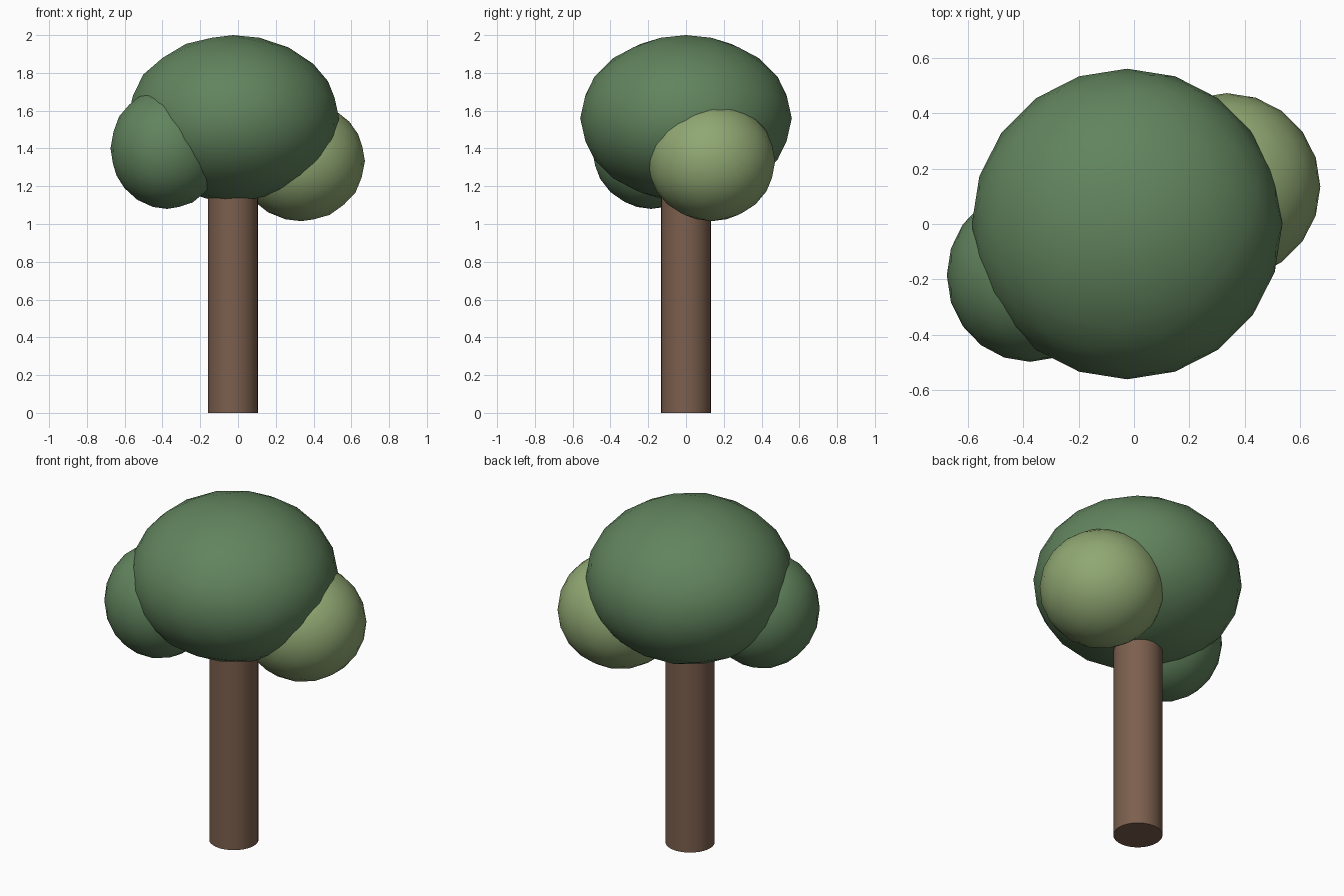
import bpy
import math

cube = bpy.data.objects.get("Cube")
if cube:
    bpy.data.objects.remove(cube, do_unlink=True)


def make_material(name, colour):
    mat = bpy.data.materials.new(name)
    mat.use_nodes = True
    mat.diffuse_color = (*colour, 1)
    mat.node_tree.nodes["Principled BSDF"].inputs["Base Color"].default_value = (*colour, 1)
    return mat


leaf_green = make_material("leaf green", (0.12, 0.23, 0.11))
light_green = make_material("light olive green", (0.28, 0.39, 0.17))
bark_brown = make_material("bark brown", (0.20, 0.115, 0.075))


def finish(name, mat):
    obj = bpy.context.object
    obj.name = name
    obj.data.materials.append(mat)
    bpy.ops.object.shade_smooth_by_angle(angle=math.radians(40))
    return obj


def foliage(name, centre, radii, mat):
    bpy.ops.mesh.primitive_ico_sphere_add(subdivisions=3, radius=1, location=centre)
    bpy.context.object.scale = radii
    bpy.ops.object.transform_apply(location=False, rotation=False, scale=True)
    return finish(name, mat)


# Trunk, running up into the crown
bpy.ops.mesh.primitive_cylinder_add(vertices=32, radius=0.132, depth=1.2,
                                    location=(-0.027, 0, 0.6))
finish("trunk", bark_brown)

# Foliage masses
foliage("main_crown", (-0.025, 0, 1.56), (0.56, 0.56, 0.44), leaf_green)
foliage("right_foliage", (-0.375, -0.185, 1.4), (0.3, 0.312, 0.32), leaf_green)
foliage("left_foliage", (0.335, 0.135, 1.333), (0.337, 0.337, 0.318), light_green)
